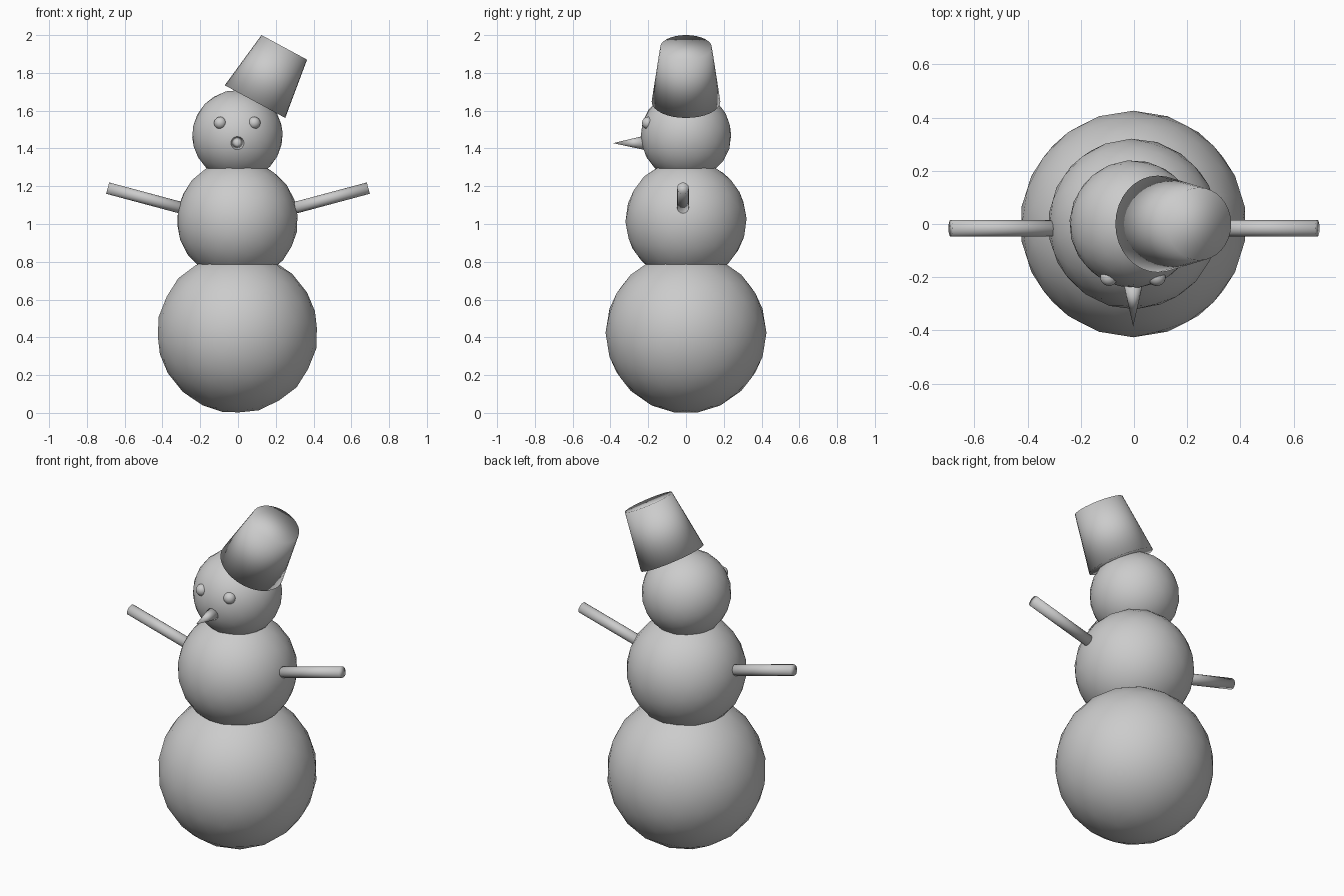
import bpy
from math import radians
from mathutils import Vector

if "Cube" in bpy.data.objects:
    bpy.data.objects.remove(bpy.data.objects["Cube"])


def finish(name):
    ob = bpy.context.object
    ob.name = name
    bpy.ops.object.shade_smooth()
    return ob


def ball(name, loc, r, rot=(0, 0, 0), sub=3):
    bpy.ops.mesh.primitive_ico_sphere_add(
        subdivisions=sub, radius=r, location=loc,
        rotation=[radians(a) for a in rot])
    return finish(name)


def taper(name, a, b, r1, r2, sides):
    """Round tapered rod from point a to point b."""
    a, b = Vector(a), Vector(b)
    d = b - a
    bpy.ops.mesh.primitive_cone_add(
        vertices=sides, radius1=r1, radius2=r2, depth=d.length,
        location=(a + b) / 2, rotation=d.to_track_quat('Z', 'Y').to_euler())
    return finish(name)


# Stacked snowballs, slightly rolled so their facets do not line up
ball("lower_body", (-0.003, 0, 0.424), 0.426, (0, 11, 0))
ball("upper_body", (-0.003, 0, 1.02), 0.321, (5, 10, 20))
ball("head", (-0.003, 0, 1.47), 0.24, (0, 12, 5))

# Tilted bucket hat
taper("bucket_hat", (0.09, 0, 1.648), (0.245, 0, 1.935), 0.182, 0.137, 32)

# Carrot nose
taper("nose", (-0.003, -0.20, 1.43), (-0.003, -0.386, 1.428), 0.042, 0.0, 16)

# Eyes and stick arms on both sides
for side, s in (("left", -1), ("right", 1)):
    ball(side + "_eye", (s * 0.09 - 0.004, -0.2, 1.535), 0.033)
    taper(side + "_arm", (s * 0.25, -0.016, 1.072), (s * 0.69, -0.016, 1.19),
          0.031, 0.031, 16)
